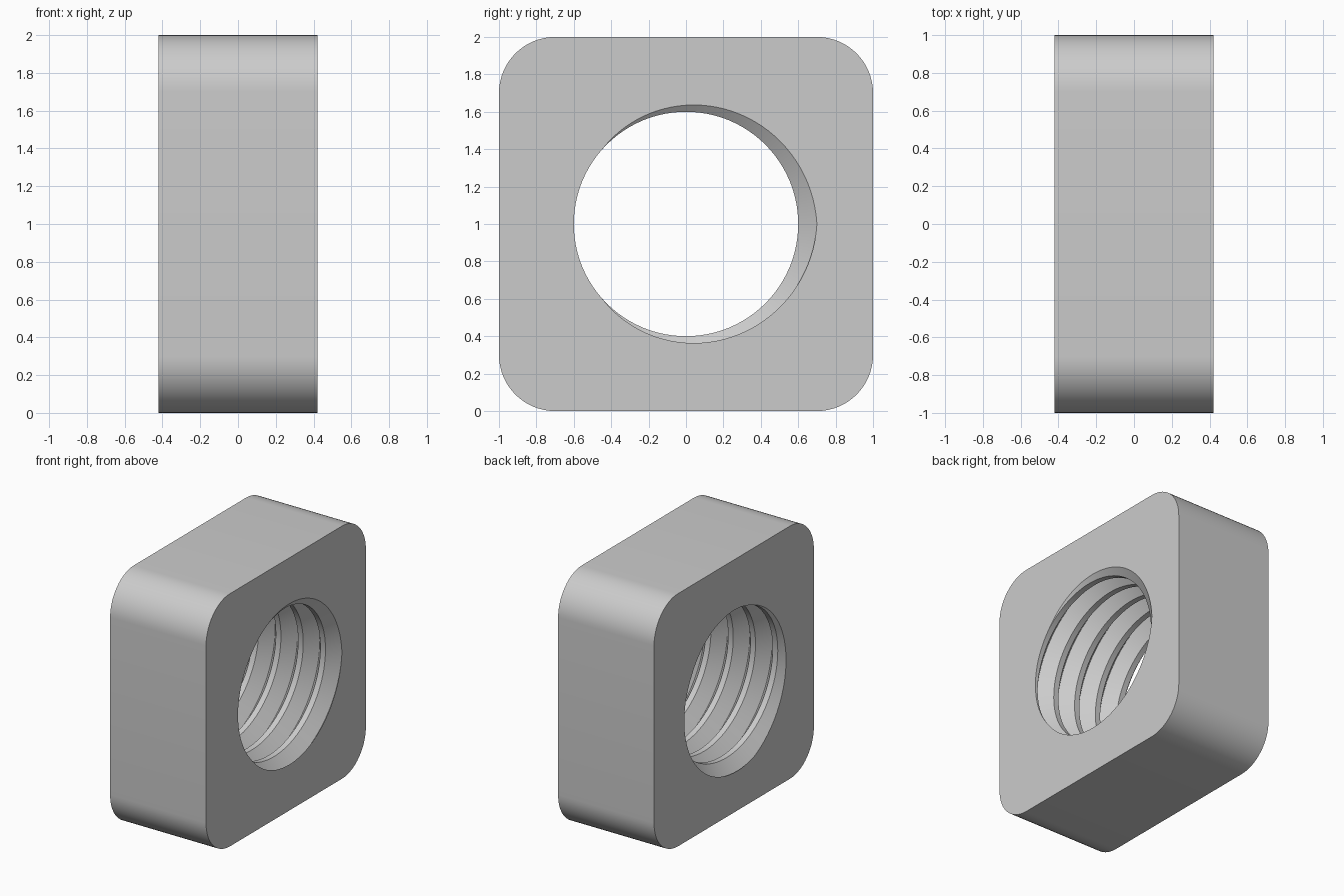
import bpy
import bmesh
from math import cos, sin, pi, radians

cube = bpy.data.objects.get("Cube")
if cube:
    bpy.data.objects.remove(cube, do_unlink=True)

HALF = 0.42        # half thickness along x
CORNER = 0.3       # rounded corner radius
PITCH = 0.195
ROOT, CREST = 0.7, 0.6
SEGS = 96          # steps per thread turn
FLANK = 0.385      # share of the pitch taken by each flank
TURNS = 7

steel = bpy.data.materials.new("plain grey metal")
steel.use_nodes = True
grey = (0.6, 0.6, 0.6, 1)
steel.diffuse_color = grey
steel.node_tree.nodes["Principled BSDF"].inputs["Base Color"].default_value = grey

bm = bmesh.new()

# Threaded bore: a sharp root, a flank, a flat crest and a flank per turn
profile = [(0, ROOT), (FLANK, CREST), (1 - FLANK, CREST)]
start = HALF - (TURNS - 1) * PITCH
columns = []
for k in range(SEGS):
    a = 2 * pi * k / SEGS
    columns.append([
        bm.verts.new((start + PITCH * (t + k / SEGS + f), r * cos(a), 1 + r * sin(a)))
        for t in range(TURNS) for f, r in profile])
rows = len(columns[0])
for k in range(SEGS):
    last = k == SEGS - 1
    this, after = columns[k], columns[(k + 1) % SEGS]
    shift = len(profile) if last else 0
    for j in range(rows - 1 - shift):
        bm.faces.new((this[j], this[j + 1], after[j + 1 + shift], after[j + shift]))

# Trim the bore flush with both sides
for side in (-1, 1):
    bmesh.ops.bisect_plane(bm, geom=bm.verts[:] + bm.edges[:] + bm.faces[:],
                           dist=1e-5, plane_co=(side * HALF, 0, 0),
                           plane_no=(side, 0, 0), clear_outer=True)
bmesh.ops.remove_doubles(bm, verts=bm.verts[:], dist=1e-5)

# Rounded square outer wall
outline = []
for quarter, (sy, sz) in enumerate([(1, 1), (-1, 1), (-1, -1), (1, -1)]):
    for i in range(17):
        a = pi / 2 * (quarter + i / 16)
        outline.append((sy * (1 - CORNER) + CORNER * cos(a),
                        1 + sz * (1 - CORNER) + CORNER * sin(a)))
rims = [[bm.verts.new((x, y, z)) for y, z in outline] for x in (-HALF, HALF)]
for i in range(len(outline)):
    n = (i + 1) % len(outline)
    bm.faces.new((rims[0][i], rims[0][n], rims[1][n], rims[1][i]))

# Flat sides between the outer wall and the bore
for side in (-1, 1):
    border = [e for e in bm.edges if e.is_boundary
              and all(abs(v.co.x - side * HALF) < 1e-4 for v in e.verts)]
    bmesh.ops.triangle_fill(bm, edges=border, use_beauty=True, normal=(side, 0, 0))
bmesh.ops.recalc_face_normals(bm, faces=bm.faces[:])

mesh = bpy.data.meshes.new("square_nut")
bm.to_mesh(mesh)
bm.free()
mesh.materials.append(steel)
nut = bpy.data.objects.new("square_nut", mesh)
bpy.context.collection.objects.link(nut)
bpy.context.view_layer.objects.active = nut
nut.select_set(True)
bpy.ops.object.shade_smooth_by_angle(angle=radians(30))
